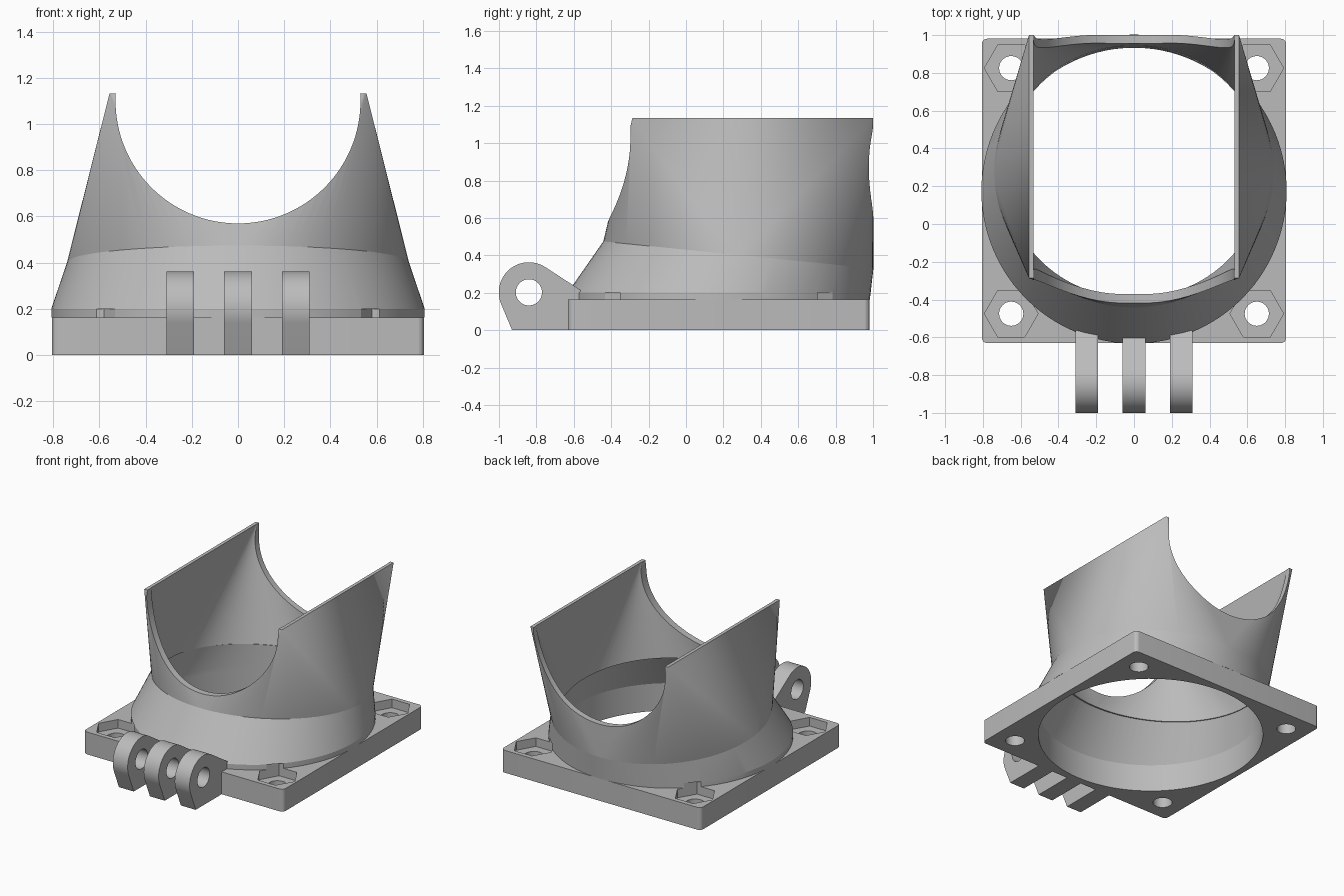
import bpy, bmesh
from math import sin, cos, pi
from mathutils import Vector, Matrix

if "Cube" in bpy.data.objects:
    bpy.data.objects.remove(bpy.data.objects["Cube"], do_unlink=True)

grey = bpy.data.materials.new("light grey plastic")
grey.use_nodes = True
GREY = (0.5, 0.5, 0.5, 1)
grey.diffuse_color = GREY
grey.node_tree.nodes["Principled BSDF"].inputs["Base Color"].default_value = GREY

CY = 0.175          # centre of the square plate and bore
PLATE_TOP = 0.163
SEGS = 96


def hull(name, points):
    """Convex solid around a set of points."""
    bm = bmesh.new()
    for p in points:
        bm.verts.new(p)
    bmesh.ops.remove_doubles(bm, verts=bm.verts, dist=1e-5)
    res = bmesh.ops.convex_hull(bm, input=bm.verts[:])
    junk = {g for g in res["geom_interior"] + res["geom_unused"]
            if isinstance(g, bmesh.types.BMVert)}
    bmesh.ops.delete(bm, geom=list(junk), context="VERTS")
    bmesh.ops.dissolve_limit(bm, angle_limit=0.005, verts=bm.verts, edges=bm.edges)
    bmesh.ops.recalc_face_normals(bm, faces=bm.faces)
    mesh = bpy.data.meshes.new(name)
    bm.to_mesh(mesh)
    bm.free()
    mesh.materials.append(grey)
    obj = bpy.data.objects.new(name, mesh)
    bpy.context.collection.objects.link(obj)
    return obj


def ring(rx, ry, y, z, slope=0.0, n=SEGS):
    """Horizontal or tilted ellipse of points."""
    return [Vector((rx * cos(a), y + ry * sin(a), z + slope * ry * sin(a)))
            for a in (2 * pi * i / n for i in range(n))]


def rect(x, y0, y1, z):
    return [Vector((sx * x, y, z)) for sx in (-1, 1) for y in (y0, y1)]


def rod(name, r, x, y, z0, z1, n=SEGS):
    """Upright prism or cylinder."""
    return hull(name, [p + Vector((x, 0, 0)) for z in (z0, z1) for p in ring(r, r, y, z, 0, n)])


def cut(obj, cutters):
    bpy.context.view_layer.objects.active = obj
    for c in cutters:
        mod = obj.modifiers.new("cut", "BOOLEAN")
        mod.operation, mod.solver, mod.object = "DIFFERENCE", "EXACT", c
        bpy.ops.object.modifier_apply(modifier=mod.name)


def smooth(obj, angle):
    bpy.ops.object.select_all(action="DESELECT")
    obj.select_set(True)
    bpy.context.view_layer.objects.active = obj
    bpy.ops.object.shade_smooth_by_angle(angle=angle)


# Square mounting plate with rounded corners
corner = 0.03
half = 0.806 - corner
plate = hull("mounting_plate", [
    p + Vector((sx * half, 0, 0)) for sx in (-1, 1) for sy in (-1, 1)
    for z in (0, PLATE_TOP) for p in ring(corner, corner, CY + sy * half, z, 0, 24)])

# Tilted middle section shared by the collar and the upper duct
mid_outer = ring(0.74, 0.722, 0.28, 0.402, -0.1)
mid_inner = ring(0.69, 0.668, 0.275, 0.402, -0.1)
lift = Vector((0, 0, 0.02))

# Conical collar rising from the plate
collar = hull("collar", ring(0.808, 0.808, CY, PLATE_TOP) + ring(0.808, 0.808, CY, 0.2) + mid_outer)
collar_bore = hull("collar_bore", ring(0.758, 0.758, CY, 0.1) + ring(0.758, 0.758, CY, 0.2)
                   + mid_inner + [p + lift for p in mid_inner])

# Upper duct blending from round to a rectangle, with a round saddle cut through it
duct = hull("upper_duct", mid_outer + rect(0.556, -0.287, 1.0, 1.133))
duct_bore = hull("duct_bore", mid_inner + [p - lift for p in mid_inner]
                 + rect(0.528, -0.25, 0.985, 1.15))
saddle = rod("saddle_cutter", 0.53, 0, 0, -2, 2, 128)
saddle.data.transform(Matrix.Translation((0, 0, 1.1)) @ Matrix.Rotation(pi / 2, 4, "X"))

# Screw holes and hexagonal nut pockets in the four corners
plate_bore = rod("plate_bore", 0.758, 0, CY, -0.1, 0.3)
holes, pockets = [], []
for sx in (-1, 1):
    for sy in (-1, 1):
        x, y = sx * 0.65, CY + sy * 0.65
        holes.append(rod("screw_cutter", 0.064, x, y, -0.1, 0.3, 40))
        pockets.append(rod("nut_cutter", 0.142, x, y, 0.1, 0.2, 6))

cut(plate, [plate_bore] + holes + pockets)
cut(collar, [collar_bore] + pockets)
cut(duct, [duct_bore, saddle])

# Three hinge fingers on the front
HY, HZ = -0.84, 0.202
pin = rod("pin_cutter", 0.07, 0, 0, -1, 1, 48)
pin.data.transform(Matrix.Translation((0, HY, HZ)) @ Matrix.Rotation(pi / 2, 4, "Y"))
fingers = []
for name, x, back in (("right", -0.25, -0.565), ("middle", 0, -0.6), ("left", 0.25, -0.565)):
    outline = [(HY + 0.161 * cos(a), HZ + 0.161 * sin(a))
               for a in (2 * pi * i / 64 for i in range(64))]
    outline += [(-0.93, 0), (back, 0), (back, 0.215 - (back + 0.565) * 0.65)]
    finger = hull(name + "_hinge_finger",
                  [(x + dx, y, z) for dx in (-0.06, 0.06) for y, z in outline])
    cut(finger, [pin])
    fingers.append(finger)

for c in [collar_bore, duct_bore, saddle, plate_bore, pin] + holes + pockets:
    bpy.data.objects.remove(c, do_unlink=True)

for obj in [plate, collar, duct] + fingers:
    smooth(obj, 0.2)
